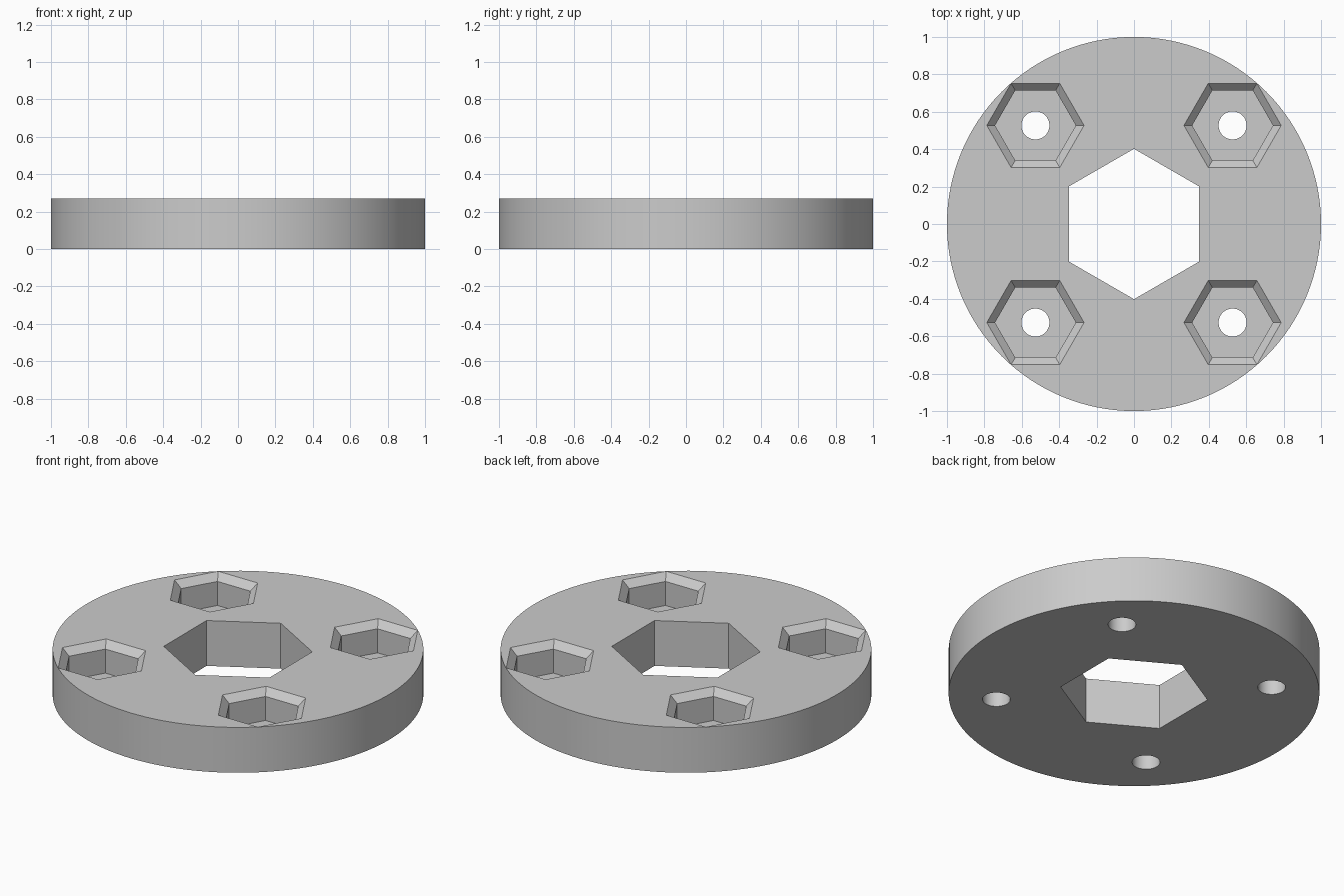
import bpy, bmesh
from math import sin, cos, pi

cube = bpy.data.objects.get("Cube")
if cube:
    bpy.data.objects.remove(cube, do_unlink=True)

HEIGHT = 0.27
BOLT = 0.527        # x and y distance of each bolt from the centre

grey = bpy.data.materials.new("plain grey")
grey.use_nodes = True
colour = (0.6, 0.6, 0.6, 1)
grey.diffuse_color = colour
grey.node_tree.nodes["Principled BSDF"].inputs["Base Color"].default_value = colour


def prism(name, sides, profile, centre=(0, 0), turn=0.0):
    """Closed solid with regular rings at each (radius, z) of the profile."""
    bm = bmesh.new()
    rings = []
    for r, z in profile:
        angles = [turn + 2 * pi * i / sides for i in range(sides)]
        rings.append([bm.verts.new((centre[0] + r * cos(a), centre[1] + r * sin(a), z))
                      for a in angles])
    for low, high in zip(rings, rings[1:]):
        for i in range(sides):
            j = (i + 1) % sides
            bm.faces.new((low[i], low[j], high[j], high[i]))
    bm.faces.new(rings[0][::-1])
    bm.faces.new(rings[-1])
    mesh = bpy.data.meshes.new(name)
    bm.to_mesh(mesh)
    bm.free()
    mesh.materials.append(grey)
    obj = bpy.data.objects.new(name, mesh)
    bpy.context.collection.objects.link(obj)
    return obj


# Round body
disc = prism("disc", 128, [(1, 0), (1, HEIGHT)])

# Hexagonal centre bore with points to front and back
cutters = [prism("bore_cutter", 6, [(0.402, -0.1), (0.402, 0.4)], turn=pi / 6)]

# Chamfered nut pockets with round bolt holes through their floors
pocket = [(0.216, 0.087), (0.216, 0.23), (0.304, 0.31)]
for sx in (-1, 1):
    for sy in (-1, 1):
        spot = (sx * BOLT, sy * BOLT)
        cutters.append(prism("pocket_cutter", 6, pocket, spot))
        cutters.append(prism("bolt_hole_cutter", 32, [(0.075, -0.1), (0.075, 0.2)], spot))

# Cut everything out of the body, then drop the cutters
bpy.ops.object.select_all(action="DESELECT")
bpy.context.view_layer.objects.active = disc
disc.select_set(True)
for cutter in cutters:
    cutter.hide_render = True
    mod = disc.modifiers.new("cut", "BOOLEAN")
    mod.operation = "DIFFERENCE"
    mod.solver = "EXACT"
    mod.object = cutter
    bpy.ops.object.modifier_apply(modifier=mod.name)
    bpy.data.objects.remove(cutter, do_unlink=True)

bpy.ops.object.shade_smooth_by_angle(angle=pi / 9)
